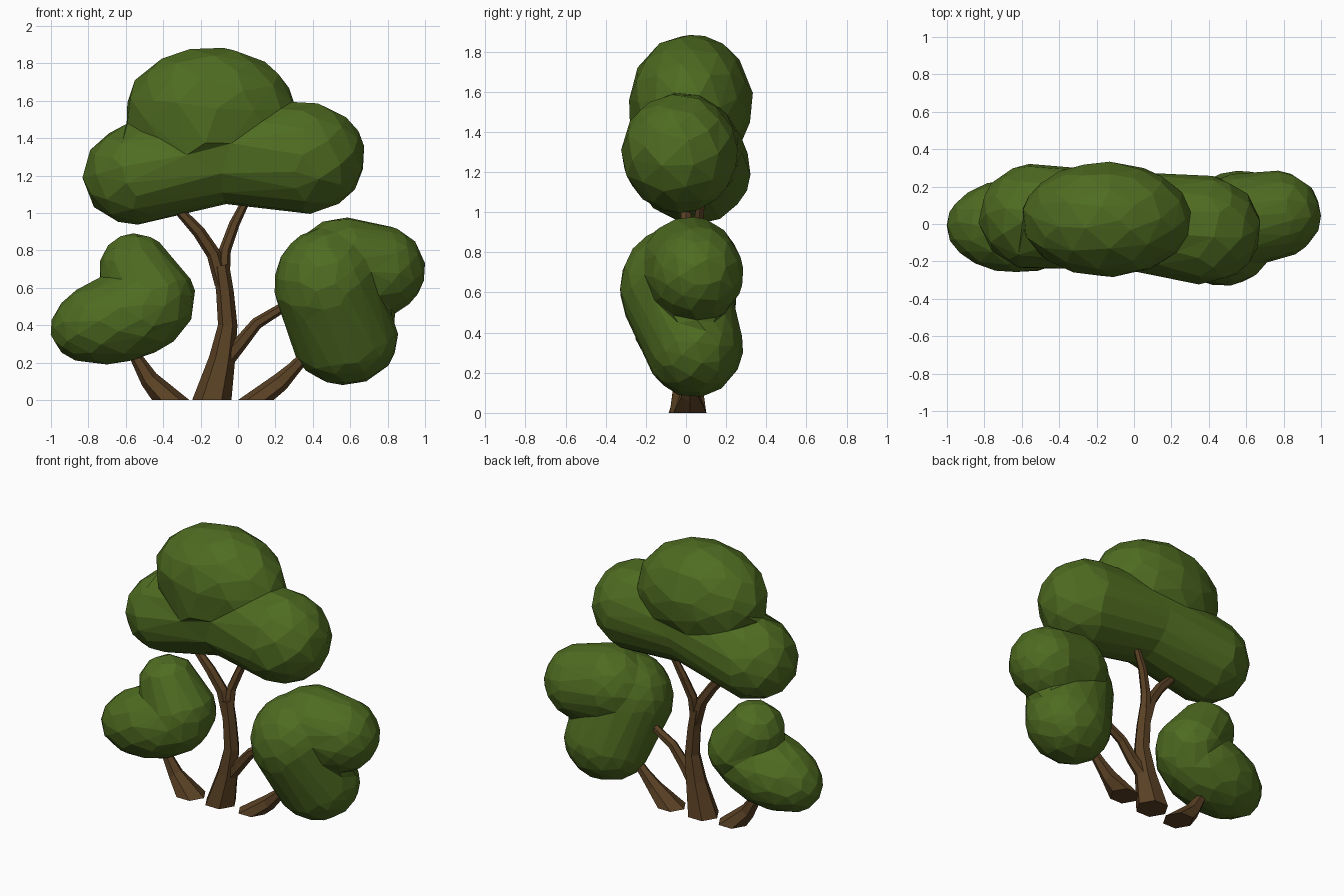
import bpy, bmesh, math
from mathutils import Vector, Matrix

if "Cube" in bpy.data.objects:
    bpy.data.objects.remove(bpy.data.objects["Cube"])


def material(name, rgb):
    m = bpy.data.materials.new(name)
    m.diffuse_color = (*rgb, 1)
    m.use_nodes = True
    m.node_tree.nodes["Principled BSDF"].inputs["Base Color"].default_value = m.diffuse_color
    return m


LEAF = material("leaf green", (0.077, 0.148, 0.015))
BARK = material("bark brown", (0.103, 0.053, 0.018))


def finish(bm, name, mat):
    bmesh.ops.recalc_face_normals(bm, faces=bm.faces)
    me = bpy.data.meshes.new(name)
    bm.to_mesh(me)
    bm.free()
    me.materials.append(mat)
    ob = bpy.data.objects.new(name, me)
    bpy.context.collection.objects.link(ob)
    return ob


def foliage(name, lobes, ratio):
    """Lobes are hulls round one or more balls (x, y, z, rx, ry, rz, tilt);
    they are fused into one skin and reduced to flat facets."""
    bm = bmesh.new()
    for balls in lobes:
        part = bmesh.new()
        for x, y, z, rx, ry, rz, tilt in balls:
            m = (Matrix.Translation((x, y, z))
                 @ Matrix.Rotation(math.radians(-tilt), 4, 'Y')
                 @ Matrix.Diagonal((rx, ry, rz, 1)))
            bmesh.ops.create_icosphere(part, subdivisions=4, radius=1, matrix=m)
        hull = bmesh.ops.convex_hull(part, input=part.verts)
        bmesh.ops.delete(part, geom=[v for v in hull["geom_interior"]
                                     if isinstance(v, bmesh.types.BMVert)], context='VERTS')
        bmesh.ops.recalc_face_normals(part, faces=part.faces)
        me = bpy.data.meshes.new("lobe")
        part.to_mesh(me)
        part.free()
        bm.from_mesh(me)
        bpy.data.meshes.remove(me)
    ob = finish(bm, name, LEAF)
    fuse = ob.modifiers.new("fuse", 'REMESH')
    fuse.mode = 'VOXEL'
    fuse.voxel_size = 0.022
    facets = ob.modifiers.new("facets", 'DECIMATE')
    facets.ratio = ratio
    return ob


def branch(name, points, sides=6):
    """Tapered tube; each point is (x, y, z, radius)."""
    pts = [Vector(p[:3]) for p in points]
    bm = bmesh.new()
    rings = []
    for i, p in enumerate(pts):
        t = (pts[min(i + 1, len(pts) - 1)] - pts[max(i - 1, 0)]).normalized()
        if p.z == 0:
            t = Vector((0, 0, 1))      # flat cut on the ground
        u = Vector((0, 1, 0)).cross(t).normalized()
        w = t.cross(u)
        r = points[i][3]
        rings.append([bm.verts.new(p + r * (u * math.cos(k * math.tau / sides)
                                            + w * math.sin(k * math.tau / sides)))
                      for k in range(sides)])
    for lo, hi in zip(rings, rings[1:]):
        for k in range(sides):
            j = (k + 1) % sides
            bm.faces.new((lo[k], lo[j], hi[j], hi[k]))
    bm.faces.new(rings[0][::-1])
    bm.faces.new(rings[-1])
    return finish(bm, name, BARK)


# Top canopy: two lobes, a bridge between them and a dome
left = (-0.53, 0.04, 1.21, 0.30, 0.28, 0.265, 15)
middle = (-0.08, 0.02, 1.31, 0.25, 0.26, 0.26, 0)
right = (0.36, -0.03, 1.295, 0.32, 0.29, 0.295, 0)
dome = (-0.15, 0.025, 1.55, 0.45, 0.305, 0.335, 0)
dome_foot = (-0.17, 0.0, 1.41, 0.30, 0.275, 0.22, 0)
foliage("canopy", [[left, middle], [middle, right], [dome, dome_foot]], 0.016)

# Left clump: tilted cushion with a smaller lobe above
foliage("left_clump", [[(-0.62, -0.01, 0.44, 0.39, 0.25, 0.235, 14),
                        (-0.79, 0.0, 0.385, 0.205, 0.17, 0.18, 14)],
                       [(-0.44, 0.02, 0.55, 0.21, 0.23, 0.20, 0),
                        (-0.55, 0.03, 0.705, 0.19, 0.185, 0.185, 0)]], 0.03)

# Right clump: upright body with a lobe curling out to the right
body = (0.475, -0.06, 0.62, 0.28, 0.27, 0.30, 0)
foliage("right_clump", [[(0.57, 0.04, 0.335, 0.285, 0.245, 0.255, 0), body],
                        [(0.57, 0.02, 0.72, 0.27, 0.25, 0.255, 0),
                         (0.75, 0.05, 0.695, 0.25, 0.235, 0.24, 0)]], 0.03)

# Main trunk and its forks
branch("main_trunk", [(-0.14, 0.01, 0, 0.105), (-0.085, 0.01, 0.22, 0.07),
                      (-0.055, 0.01, 0.40, 0.052), (-0.07, 0.01, 0.58, 0.047),
                      (-0.09, 0.01, 0.72, 0.043)])
branch("upper_left_branch", [(-0.085, 0.01, 0.62, 0.04), (-0.13, 0.01, 0.78, 0.038),
                             (-0.21, 0.0, 0.90, 0.034), (-0.36, 0.0, 1.06, 0.022)])
branch("upper_right_branch", [(-0.08, 0.01, 0.64, 0.036), (-0.07, 0.03, 0.80, 0.032),
                              (-0.02, 0.06, 0.94, 0.028), (0.06, 0.08, 1.10, 0.02)])
branch("right_side_branch", [(-0.06, 0.01, 0.22, 0.045), (0.01, 0.0, 0.30, 0.038),
                             (0.10, 0.0, 0.41, 0.032), (0.28, 0.0, 0.52, 0.025)])

# Small side trunks
branch("left_trunk", [(-0.36, 0.0, 0, 0.10), (-0.475, 0.0, 0.11, 0.05),
                      (-0.54, 0.0, 0.22, 0.034), (-0.60, 0.0, 0.36, 0.025)])
branch("right_trunk", [(0.095, 0.02, 0, 0.095), (0.225, 0.02, 0.095, 0.05),
                       (0.30, 0.02, 0.17, 0.036), (0.42, 0.02, 0.30, 0.025)])
